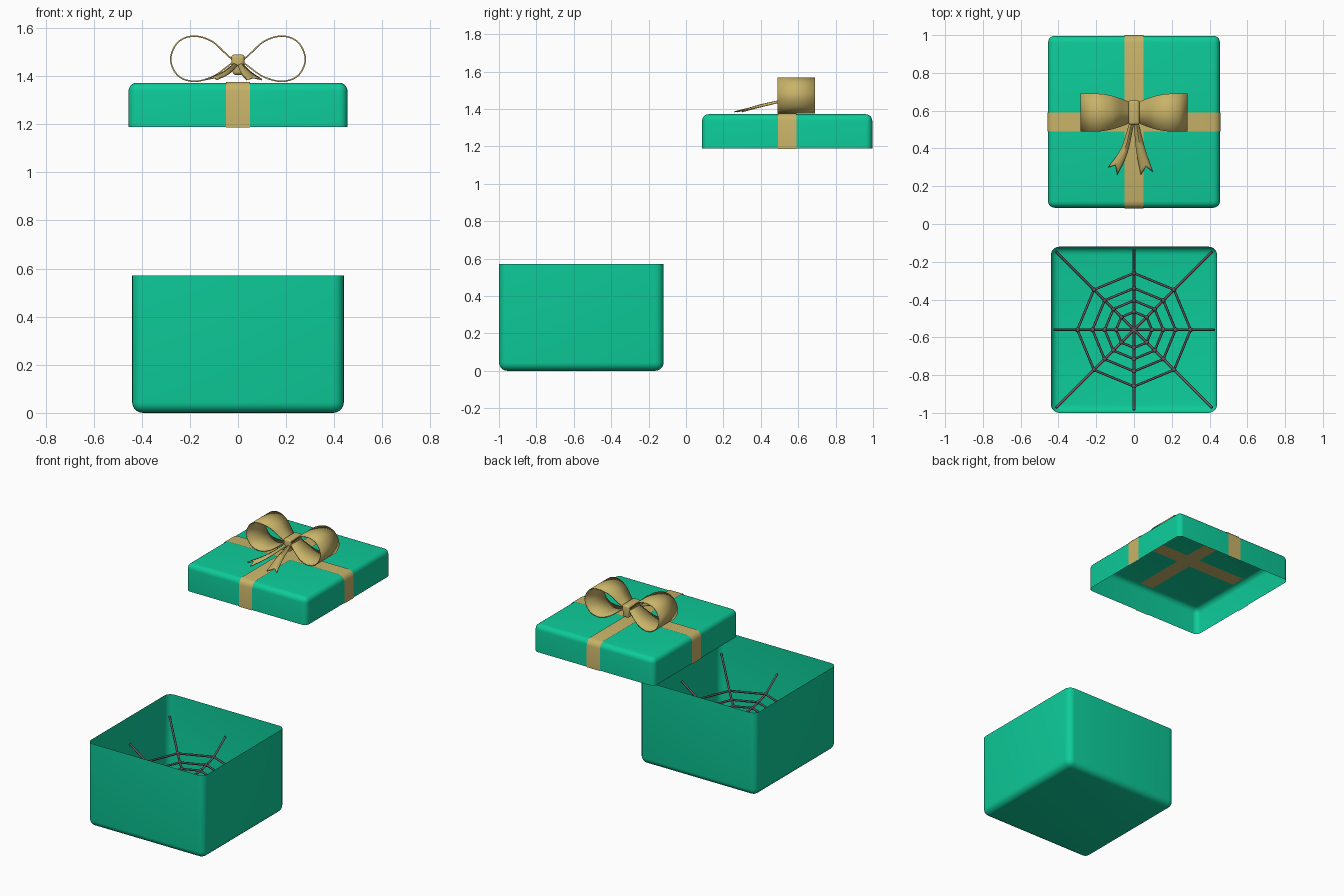
import bpy, bmesh, math
from mathutils import Vector

if "Cube" in bpy.data.objects:
    bpy.data.objects.remove(bpy.data.objects["Cube"])


def material(name, rgb):
    m = bpy.data.materials.new(name)
    m.use_nodes = True
    m.diffuse_color = (*rgb, 1)
    m.node_tree.nodes["Principled BSDF"].inputs["Base Color"].default_value = (*rgb, 1)
    return m


GREEN = material("emerald card", (0.004, 0.60, 0.32))
GOLD = material("gold ribbon", (0.58, 0.45, 0.14))
MAUVE = material("mauve thread", (0.13, 0.10, 0.115))


def finish(name, bm, mat, angle=40):
    bmesh.ops.recalc_face_normals(bm, faces=bm.faces)
    me = bpy.data.meshes.new(name)
    bm.to_mesh(me)
    bm.free()
    ob = bpy.data.objects.new(name, me)
    bpy.context.collection.objects.link(ob)
    me.materials.append(mat)
    bpy.ops.object.select_all(action="DESELECT")
    ob.select_set(True)
    bpy.context.view_layer.objects.active = ob
    bpy.ops.object.shade_smooth_by_angle(angle=math.radians(angle))
    return ob


def rounded_block(size, centre, radius, segments=5):
    bm = bmesh.new()
    bmesh.ops.create_cube(bm, size=1)
    for v in bm.verts:
        v.co = Vector(a * b for a, b in zip(v.co, size)) + Vector(centre)
    bmesh.ops.bevel(bm, geom=bm.edges[:], offset=radius, segments=segments,
                    profile=0.5, affect="EDGES")
    return bm


def open_shell(name, half, cy, z_closed, z_rim, radius):
    """Rounded thin-walled tray, cut off flat at the rim."""
    z_far = z_rim + (z_rim - z_closed) * 0.5
    bm = rounded_block((half * 2, half * 2, abs(z_far - z_closed)),
                       (0, cy, (z_far + z_closed) / 2), radius)
    bmesh.ops.bisect_plane(bm, geom=bm.verts[:] + bm.edges[:] + bm.faces[:],
                           plane_co=(0, 0, z_rim),
                           plane_no=(0, 0, math.copysign(1, z_rim - z_closed)),
                           clear_outer=True)
    return finish(name, bm, GREEN)


def smooth_path(pts, steps=6):
    """Catmull-Rom samples through the points."""
    p = [Vector(q) for q in pts]
    p = [2 * p[0] - p[1]] + p + [2 * p[-1] - p[-2]]
    out = []
    for a, b, c, d in zip(p, p[1:], p[2:], p[3:]):
        for i in range(steps):
            t = i / steps
            out.append(0.5 * (2 * b + (c - a) * t + (2 * a - 5 * b + 4 * c - d) * t * t
                              + (3 * b - a - 3 * c + d) * t ** 3))
    return out + [p[-2]]


def sheet(name, columns, thickness=0.0, angle=40):
    """Cloth strip lofted between matching edge paths."""
    bm = bmesh.new()
    grid = [[bm.verts.new(q) for q in col] for col in columns]
    for a, b in zip(grid, grid[1:]):
        for i in range(len(a) - 1):
            bm.faces.new((a[i], a[i + 1], b[i + 1], b[i]))
    ob = finish(name, bm, GOLD, angle)
    if thickness:
        mod = ob.modifiers.new("thickness", "SOLIDIFY")
        mod.thickness = thickness
        mod.offset = 0
    return ob


# Box and lid
LID_Y, LID_HALF, LID_TOP, LID_RIM = 0.541, 0.455, 1.372, 1.188
BOX_Y = -0.56
open_shell("box", 0.44, BOX_Y, 0.0, 0.57, 0.045)
open_shell("lid", LID_HALF, LID_Y, LID_TOP, LID_RIM, 0.035)

# Ribbon bands wrapped over the lid
R = 0.039
corner = LID_HALF - 0.035
half_path = [(corner + R, LID_RIM - 0.001)]
for i in range(4):
    a = math.radians(30 * i)
    half_path.append((corner + R * math.cos(a), LID_TOP - 0.035 + R * math.sin(a)))
band_path = half_path + [(-u, z) for u, z in reversed(half_path)]
W = 0.05
sheet("ribbon_side_to_side", [[(u, LID_Y + s * W, z) for u, z in band_path] for s in (-1, 1)])
sheet("ribbon_front_to_back", [[(s * W, LID_Y + u, z) for u, z in band_path] for s in (-1, 1)])

# Ribbon showing on the inside of the lid
zi, L = LID_TOP - 0.004, 0.415
sheet("lining_side_to_side", [[(-L, LID_Y + s * W, zi), (L, LID_Y + s * W, zi)] for s in (-1, 1)])
sheet("lining_front_to_back", [[(s * W, LID_Y - L, zi), (s * W, LID_Y + L, zi)] for s in (-1, 1)])
xi = LID_HALF - 0.004
sheet("lining_left_wall", [[(xi, LID_Y + s * W, LID_RIM), (xi, LID_Y + s * W, 1.29)] for s in (-1, 1)])

# Bow loops
BOW_Y = 0.59
loop = smooth_path([(0.0, 1.447), (0.05, 1.492), (0.11, 1.545), (0.185, 1.566), (0.25, 1.54),
                    (0.28, 1.47), (0.25, 1.402), (0.185, 1.378), (0.11, 1.395),
                    (0.05, 1.435), (0.0, 1.475)][i] + (0,) for i in range(11))


def loop_width(x):
    t = min(max(x / 0.2, 0), 1)
    return 0.045 + 0.055 * math.sin(t * math.pi / 2)


bow = sheet("bow_loops", [[(p.x, BOW_Y + s * loop_width(p.x), p.y) for p in loop]
                          for s in (-1, 0, 1)], 0.006, 60)
mirror = bow.modifiers.new("mirror", "MIRROR")
mirror.use_clip = False
mirror.use_mirror_merge = False

# Bow knot, narrower towards the bottom
bm = rounded_block((0.058, 0.13, 0.085), (0, BOW_Y, 1.447), 0.014, 3)
for v in bm.verts:
    v.co.x *= 0.75 + 0.25 * min(max((v.co.z - 1.405) / 0.06, 0), 1)
finish("bow_knot", bm, GOLD)

# Bow tails with notched ends
heights = (1.445, 1.412, 1.385)
tails = {
    "right_tail": ([(-0.022, 0.54), (-0.068, 0.40), (-0.137, 0.30)],
                   [(-0.012, 0.54), (-0.05, 0.39), (-0.098, 0.312)],
                   [(0.0, 0.54), (-0.035, 0.375), (-0.088, 0.26)]),
    "left_tail": ([(0.0, 0.54), (0.012, 0.39), (0.036, 0.26)],
                  [(0.012, 0.54), (0.035, 0.395), (0.064, 0.305)],
                  [(0.022, 0.54), (0.058, 0.40), (0.1, 0.275)]),
}
for name, cols in tails.items():
    paths = []
    for k, col in enumerate(cols):
        ridge = 0.008 if k == 1 else 0
        paths.append(smooth_path([(x, y, z + ridge) for (x, y), z in zip(col, heights)]))
    sheet(name, paths, 0.006)

# Web hanging inside the box
curve = bpy.data.curves.new("web_threads", "CURVE")
curve.dimensions = "3D"
curve.bevel_depth = 0.007
curve.bevel_resolution = 1
curve.use_fill_caps = True
curve.materials.append(MAUVE)
rings = [(0.095, 0.258), (0.155, 0.266), (0.22, 0.28), (0.30, 0.305)]


def web_point(k, r, z):
    a = k * math.pi / 4
    return Vector((r * math.cos(a), BOX_Y + r * math.sin(a), z))


def thread(points, closed=False):
    s = curve.splines.new("POLY")
    s.points.add(len(points) - 1)
    for sp, p in zip(s.points, points):
        sp.co = (*p, 1)
    s.use_cyclic_u = closed


for k in range(8):
    end = (0.585, 0.425) if k % 2 else (0.425, 0.395)
    thread([web_point(k, r, z) for r, z in [(0, 0.255)] + rings + [end]])
for r, z in rings:
    thread([web_point(k, r, z) for k in range(8)], True)
bpy.context.collection.objects.link(bpy.data.objects.new("web_threads", curve))

# Small knots where the threads cross
bm = bmesh.new()
for r, z in rings:
    for k in range(8):
        made = bmesh.ops.create_icosphere(bm, subdivisions=1, radius=0.014)
        bmesh.ops.translate(bm, verts=made["verts"], vec=web_point(k, r, z))
finish("web_knots", bm, MAUVE, 60)
